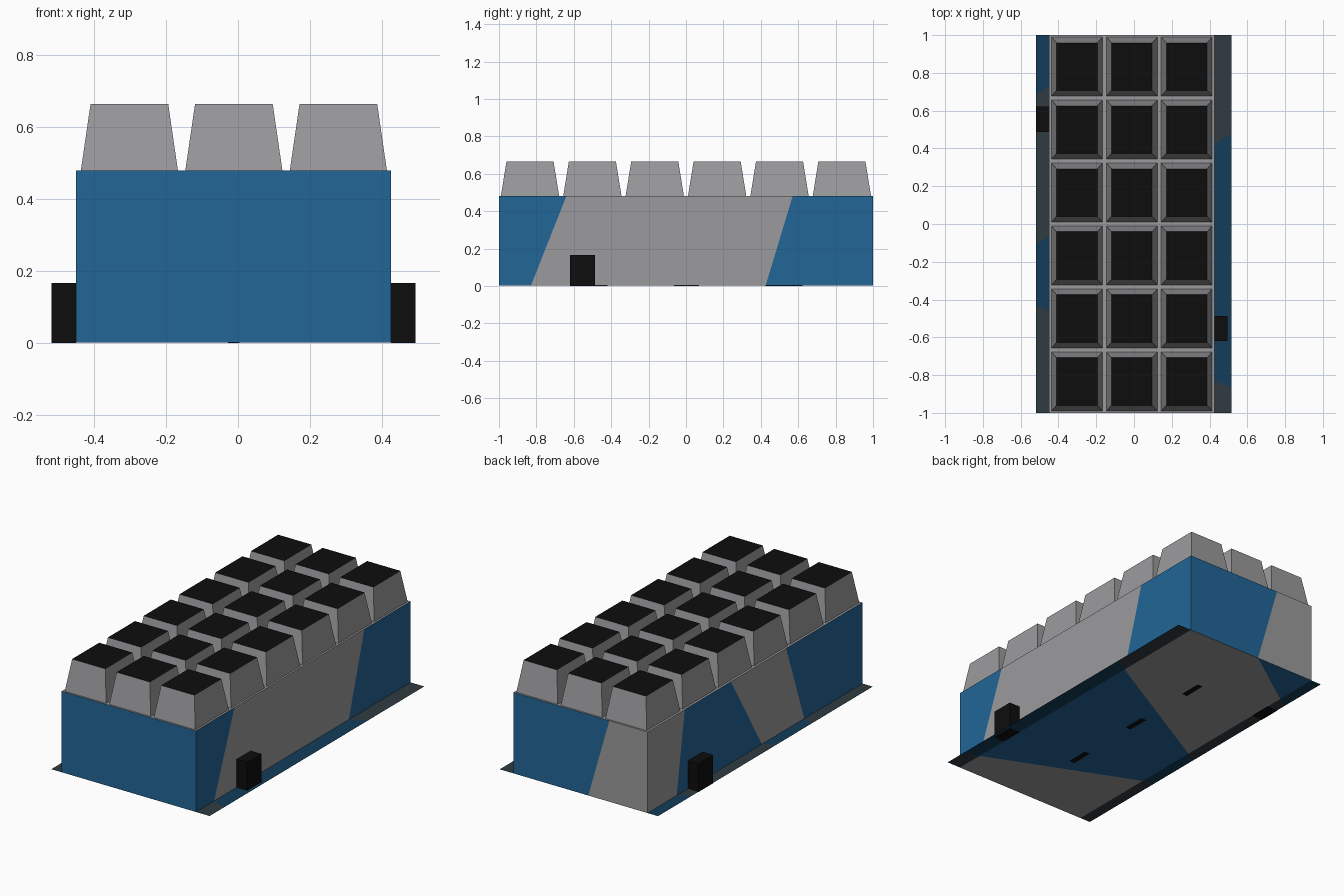
import bpy, bmesh
from mathutils import Vector

if "Cube" in bpy.data.objects:
    bpy.data.objects.remove(bpy.data.objects["Cube"])

# flat colours
def material(name, rgb):
    m = bpy.data.materials.new(name)
    m.diffuse_color = (*rgb, 1)
    m.use_nodes = True
    m.node_tree.nodes["Principled BSDF"].inputs["Base Color"].default_value = m.diffuse_color
    return m

blue = material("blue", (0.016, 0.133, 0.31))
grey = material("grey", (0.33, 0.33, 0.34))
black = material("black", (0.004, 0.004, 0.004))
dark_blue = material("dark_blue", (0.006, 0.046, 0.10))
dark_grey = material("dark_grey", (0.029, 0.043, 0.052))

X0, X1, Z0, Z1 = -0.45, 0.425, 0.002, 0.48   # body sides, underside and roof


def finish(name, bm, mats):
    me = bpy.data.meshes.new(name)
    bm.to_mesh(me)
    bm.free()
    for m in mats:
        me.materials.append(m)
    ob = bpy.data.objects.new(name, me)
    bpy.context.collection.objects.link(ob)
    return ob


def cube(x0, x1, y0, y1, z0, z1):
    bm = bmesh.new()
    bmesh.ops.create_cube(bm, size=2)
    for v in bm.verts:
        s = v.co.copy()
        v.co = (x1 if s.x > 0 else x0, y1 if s.y > 0 else y0, z1 if s.z > 0 else z0)
    bm.normal_update()
    return bm


def camouflage(bm, direction, cuts, ref):
    """Cut the faces pointing one way along lines; the colour alternates at each
    line, with material 0 around the reference point."""
    n, ref = Vector(direction), Vector(ref)

    def faces():
        bm.normal_update()
        return [f for f in bm.faces if f.normal.dot(n) > 0.9]

    planes = []
    for p, q in cuts:
        p, q = Vector(p), Vector(q)
        no = (q - p).cross(n).normalized()
        planes.append((p, no))
        fs = faces()
        geom = set(fs) | {e for f in fs for e in f.edges} | {v for f in fs for v in f.verts}
        bmesh.ops.bisect_plane(bm, geom=list(geom), plane_co=p, plane_no=no, dist=1e-5)
    for f in faces():
        c = f.calc_center_median()
        crossed = sum(((c - p).dot(no) > 0) != ((ref - p).dot(no) > 0) for p, no in planes)
        f.material_index = crossed % 2


# lines shared by the underside and the side ledges
floor_cuts = [((X1, 0.425, Z0), (X0, -0.065, Z0)),
              ((X1, -0.83, Z0), (X0, -0.46, Z0)),
              ((-0.062, 1, Z0), (X0, 0.73, Z0))]

# body with angular two-tone pattern
body = cube(X0, X1, -1, 1, Z0, Z1)
for f in body.faces:
    f.material_index = 1 if f.normal.z > 0.9 else 0
camouflage(body, (1, 0, 0), [((X1, -0.83, 0), (X1, -0.64, Z1)),
                             ((X1, 0.425, 0), (X1, 0.57, Z1))], (X1, -0.99, 0.24))
camouflage(body, (-1, 0, 0), [((X0, -0.46, 0), (X0, -0.29, Z1)),
                              ((X0, -0.065, 0), (X0, 0.224, Z1)),
                              ((X0, 0.73, 0), (X0, 0.654, Z1))], (X0, -0.99, 0.24))
camouflage(body, (0, 1, 0), [((-0.062, 1, 0), (-0.20, 1, Z1))], (0.4, 1, 0.24))
camouflage(body, (0, 0, -1), floor_cuts, (0, -0.3, Z0))
finish("body", body, [blue, grey])

# thin dark ledges along both long sides
for name, a, b in (("left_ledge", -0.518, X0), ("right_ledge", X1, 0.515)):
    bm = bmesh.new()
    bm.faces.new([bm.verts.new(c) for c in
                  ((a, -1, Z0), (b, -1, Z0), (b, 1, Z0), (a, 1, Z0))])
    camouflage(bm, (0, 0, 1), floor_cuts, (0, -0.3, Z0))
    finish(name, bm, [dark_blue, dark_grey])

# tapered roof blocks with black tops
for i in range(3):
    for j in range(6):
        cx, cy = -0.302 + 0.2905 * i, -0.834 + 0.3335 * j
        bm = cube(cx - 0.135, cx + 0.135, cy - 0.156, cy + 0.156, Z1, 0.665)
        for v in bm.verts:
            if v.co.z > 0.6:
                v.co.x = cx + (v.co.x - cx) * 0.108 / 0.135
                v.co.y = cy + (v.co.y - cy) * 0.126 / 0.156
        for f in bm.faces:
            f.material_index = 1 if f.normal.z > 0.9 else 0
        finish(f"roof_block_{i}_{j}", bm, [grey, black])

# black blocks on the sides
finish("right_side_block", cube(X1, 0.494, -0.62, -0.487, 0, 0.167), [black])
finish("left_side_block", cube(-0.518, X0, 0.488, 0.622, 0, 0.167), [black])

# small black pads under the body
for k, y in enumerate((-0.485, 0.003, 0.49)):
    finish(f"under_pad_{k}", cube(-0.028, 0.004, y - 0.066, y + 0.066, 0, 0.006), [black])
